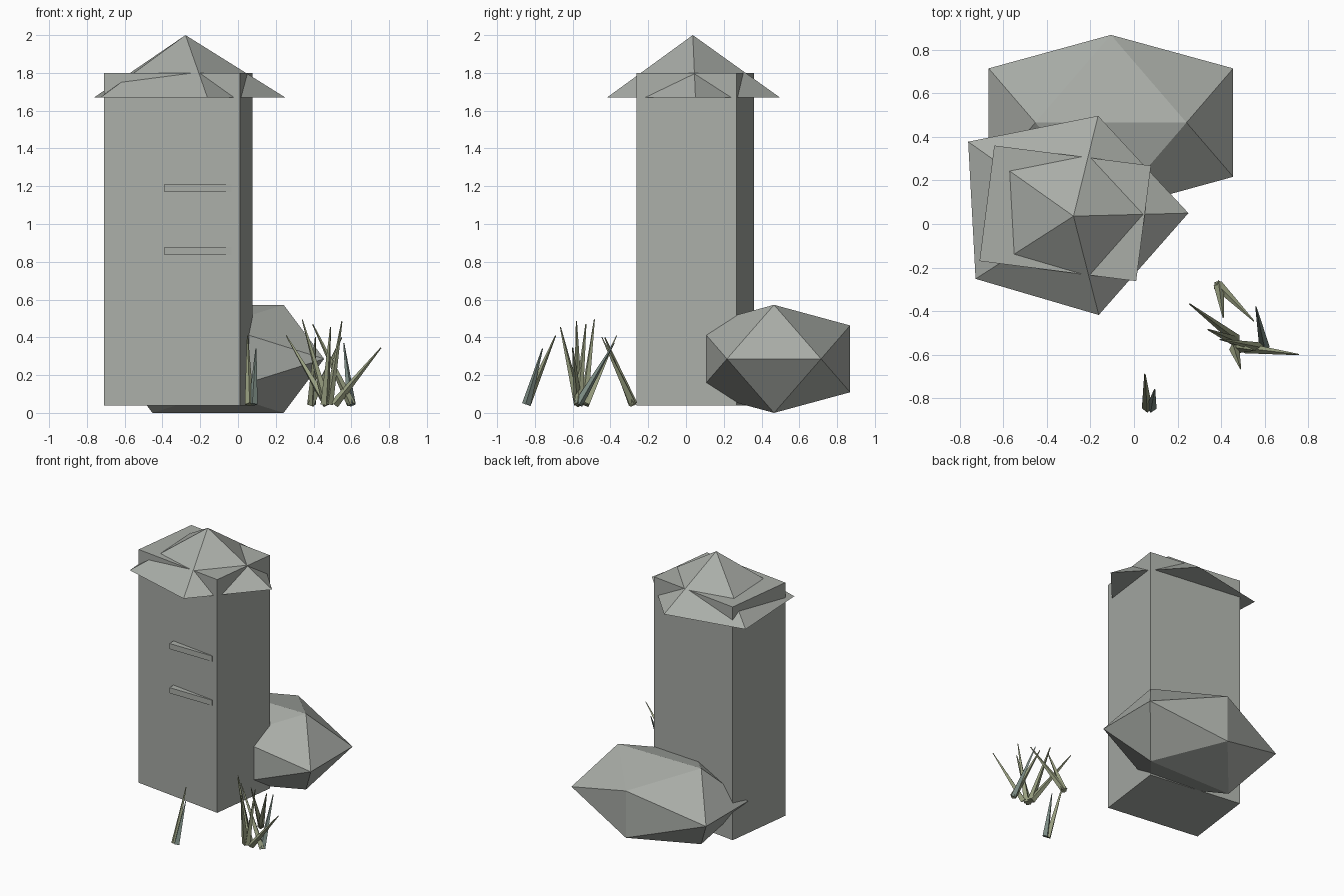
import bpy, bmesh, math
from mathutils import Vector, Matrix

if "Cube" in bpy.data.objects:
    bpy.data.objects.remove(bpy.data.objects["Cube"])


def material(name, rgb):
    m = bpy.data.materials.new(name)
    m.diffuse_color = (*rgb, 1)
    m.use_nodes = True
    m.node_tree.nodes["Principled BSDF"].inputs["Base Color"].default_value = m.diffuse_color
    return m


STONE = material("grey stone", (0.40, 0.42, 0.39))
OLIVE = material("olive grass", (0.32, 0.35, 0.22))
TEAL = material("dull green grass", (0.20, 0.26, 0.23))


def finish(name, bm, mat):
    bmesh.ops.recalc_face_normals(bm, faces=bm.faces)
    me = bpy.data.meshes.new(name)
    bm.to_mesh(me)
    bm.free()
    me.materials.append(mat)
    ob = bpy.data.objects.new(name, me)
    bpy.context.collection.objects.link(ob)
    return ob


def box(name, centre, size, turn, mat):
    bm = bmesh.new()
    bmesh.ops.create_cube(bm, size=1)
    bm.transform(Matrix.Translation(centre) @ Matrix.Rotation(turn, 4, 'Z')
                 @ Matrix.Diagonal((*size, 1)))
    return finish(name, bm, mat)


# Turned stone pillar
box("pillar", (-0.316, 0.049, 0.92), (0.726, 0.535, 1.76), math.radians(-7.3), STONE)

# Two straight bars on the pillar front, sinking in towards the right
for i, z in enumerate((0.857, 1.19)):
    box(f"front_bar_{i + 1}", (-0.2125, -0.231, z), (0.355, 0.06, 0.042), 0, STONE)

# Five-sided crooked cap
bm = bmesh.new()
ring = [bm.verts.new((x, y, 1.67)) for x, y in
        ((0.25, 0.05), (-0.165, 0.497), (-0.762, 0.378), (-0.728, -0.252), (-0.162, -0.418))]
apex = bm.verts.new((-0.278, 0.036, 2.0))
bm.faces.new(ring)
for i in range(5):
    bm.faces.new((ring[i], ring[(i + 1) % 5], apex))
finish("cap", bm, STONE)

# Boulder: stretched icosahedron built as a hull of three golden rectangles
bm = bmesh.new()
g = (math.sqrt(5) - 1) / 2
centre, half = Vector((-0.106, 0.466, 0.286)), Vector((0.562, 0.403, 0.286))
for a in (-1, 1):
    for b in (-1, 1):
        for p in ((a, b * g, 0), (0, a, b * g), (b * g, 0, a)):
            bm.verts.new(centre + Vector(p) * half)
bmesh.ops.convex_hull(bm, input=bm.verts)
finish("boulder", bm, STONE)


# Grass blades: thin tapered spikes from base point to tip
def blade(name, base, tip, mat):
    a, b = Vector((*base, 0.045)), Vector(tip)
    d = b - a
    bm = bmesh.new()
    bmesh.ops.create_cone(bm, cap_ends=True, segments=4, radius1=0.024,
                          radius2=0.003, depth=d.length)
    bm.transform(Matrix.Translation((a + b) / 2)
                 @ d.to_track_quat('Z', 'Y').to_matrix().to_4x4())
    finish(name, bm, mat)


BLADES = [
    ((0.06, -0.845), (0.05, -0.69, 0.41), OLIVE),
    ((0.08, -0.845), (0.095, -0.76, 0.34), TEAL),
    ((0.385, -0.28), (0.55, -0.445, 0.40), OLIVE),
    ((0.39, -0.28), (0.41, -0.43, 0.40), OLIVE),
    ((0.47, -0.53), (0.255, -0.367, 0.41), OLIVE),
    ((0.47, -0.54), (0.34, -0.485, 0.495), OLIVE),
    ((0.60, -0.57), (0.395, -0.53, 0.47), OLIVE),
    ((0.46, -0.57), (0.49, -0.665, 0.455), OLIVE),
    ((0.48, -0.57), (0.55, -0.58, 0.485), OLIVE),
    ((0.51, -0.57), (0.757, -0.60, 0.345), OLIVE),
    ((0.60, -0.57), (0.56, -0.38, 0.37), TEAL),
]
for i, (base, tip, mat) in enumerate(BLADES):
    blade(f"grass_blade_{i + 1}", base, tip, mat)
